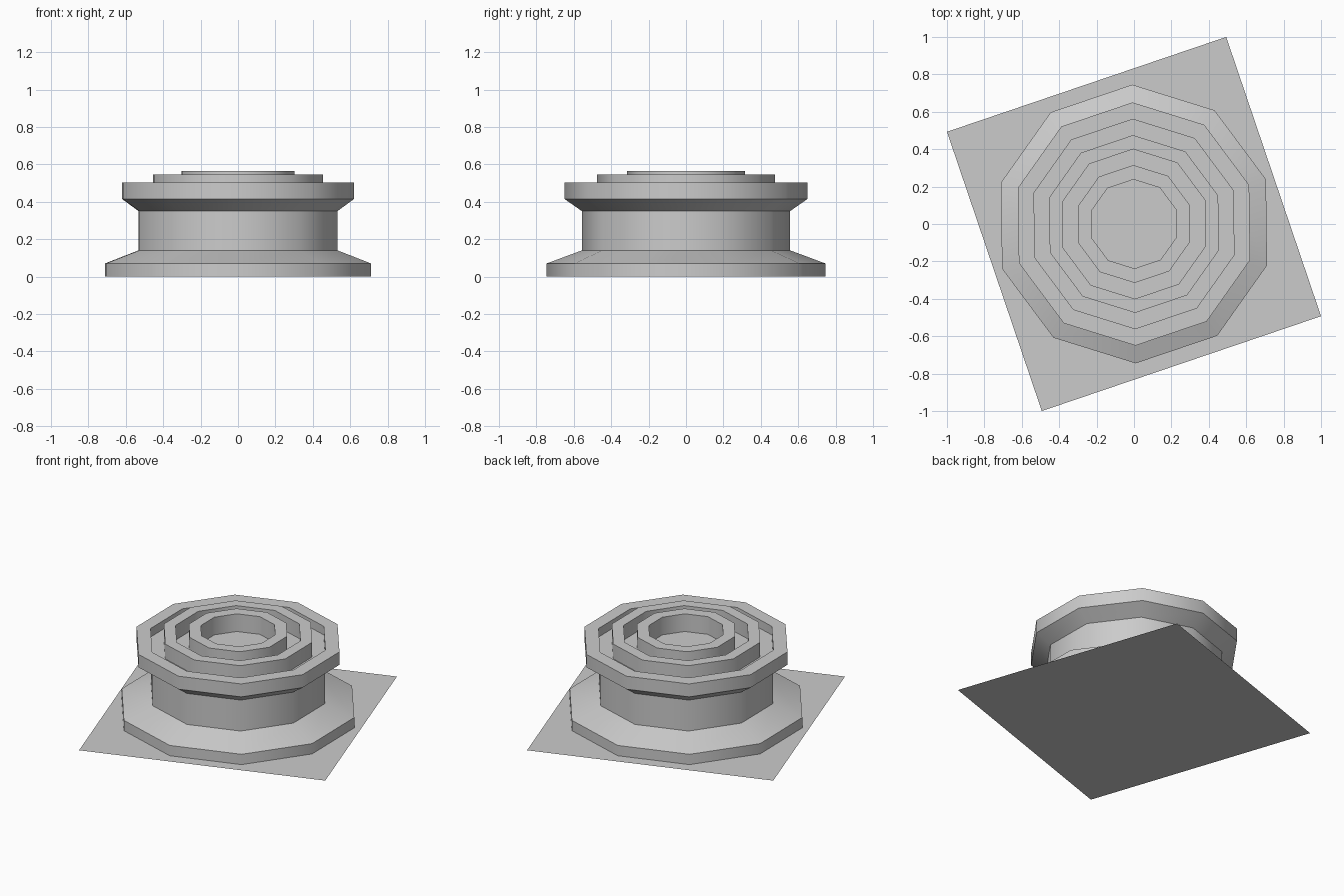
import bpy, bmesh, math

if "Cube" in bpy.data.objects:
    bpy.data.objects.remove(bpy.data.objects["Cube"])

SIDES = 10
TURN = math.radians(90.7)


def lathe(name, profile, cap_end=False):
    """Revolve (radius, z) points into a ten-sided surface."""
    bm = bmesh.new()
    rings = []
    for r, z in profile:
        rings.append([bm.verts.new((r * math.cos(TURN + math.tau * i / SIDES),
                                    r * math.sin(TURN + math.tau * i / SIDES), z))
                      for i in range(SIDES)])
    for low, high in zip(rings, rings[1:]):
        for i in range(SIDES):
            j = (i + 1) % SIDES
            bm.faces.new((low[i], low[j], high[j], high[i]))
    if cap_end:
        bm.faces.new(rings[-1])
    mesh = bpy.data.meshes.new(name)
    bm.to_mesh(mesh)
    bm.free()
    obj = bpy.data.objects.new(name, mesh)
    bpy.context.collection.objects.link(obj)
    bpy.ops.object.select_all(action='DESELECT')
    obj.select_set(True)
    bpy.context.view_layer.objects.active = obj
    bpy.ops.object.shade_smooth_by_angle(angle=math.radians(40))
    return obj


# Pedestal: flared foot, waist, overhanging rim, two raised rings and a central well
FLOOR = 0.445
lathe("pedestal", [
    (0.745, 0.0), (0.745, 0.07), (0.557, 0.14), (0.557, 0.35),
    (0.65, 0.415), (0.65, 0.503),
    (0.56, 0.503), (0.56, FLOOR),
    (0.475, FLOOR), (0.475, 0.545), (0.40, 0.545), (0.40, FLOOR),
    (0.315, FLOOR), (0.315, 0.565), (0.238, 0.565), (0.238, FLOOR),
], cap_end=True)

# Thin square ground sheet, turned under the pedestal
bpy.ops.mesh.primitive_plane_add(size=2 * math.hypot(1.0, 0.493) / math.sqrt(2),
                                 rotation=(0, 0, math.atan2(1.0, 0.493) - math.pi / 4))
bpy.context.object.name = "base_sheet"
